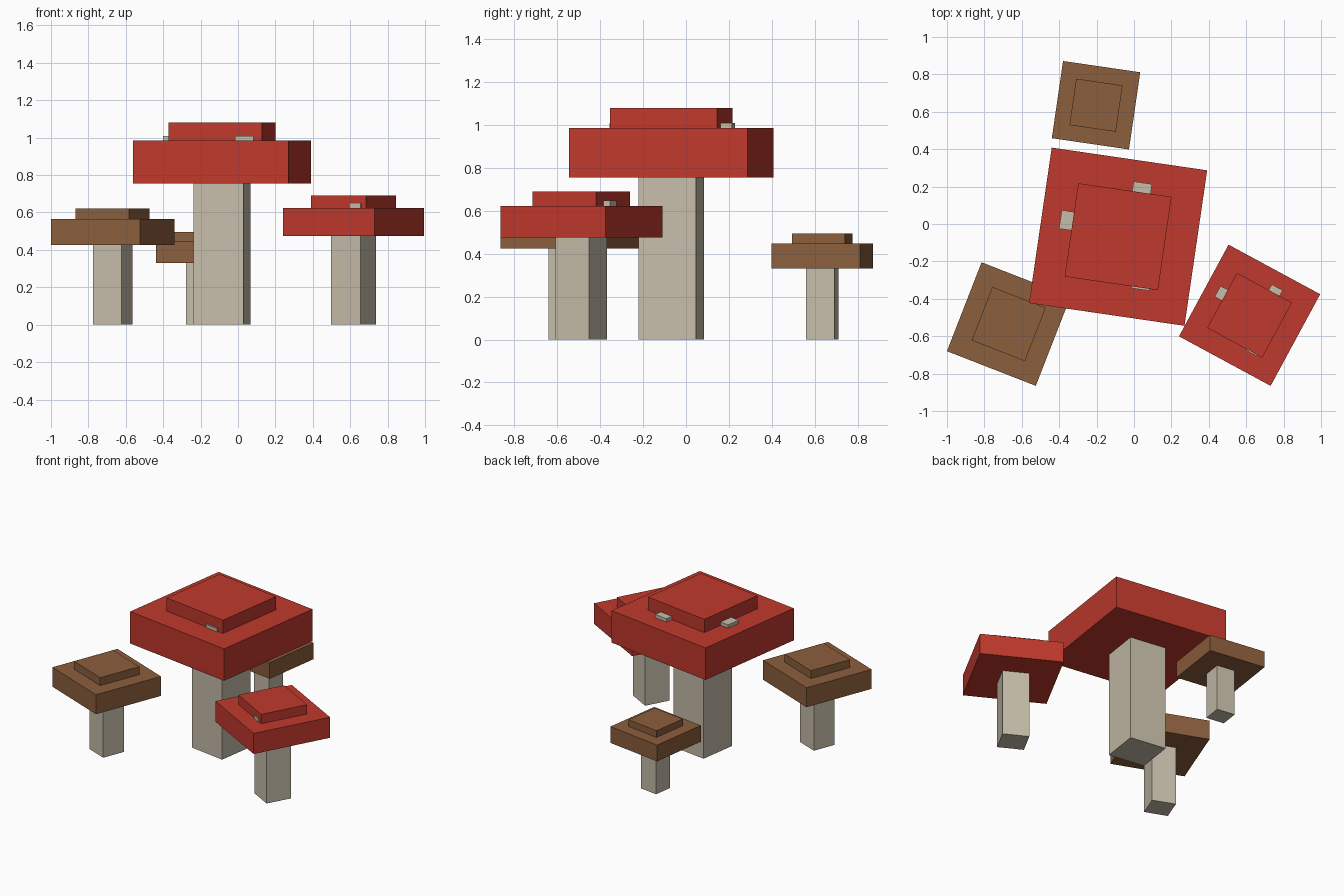
import bpy
import bmesh
from math import radians
from mathutils import Matrix, Vector

cube = bpy.data.objects.get("Cube")
if cube:
    bpy.data.objects.remove(cube, do_unlink=True)


def material(name, rgb):
    mat = bpy.data.materials.new(name)
    mat.use_nodes = True
    colour = (*rgb, 1.0)
    mat.diffuse_color = colour
    mat.node_tree.nodes["Principled BSDF"].inputs["Base Color"].default_value = colour
    return mat


RED = material("cap red", (0.527, 0.041, 0.026))
BROWN = material("cap brown", (0.258, 0.112, 0.045))
CREAM = material("stem cream", (0.565, 0.509, 0.402))


def block(name, centre, angle, offset, width, bottom, top, mat):
    """Square block, turned about the mushroom's axis."""
    mesh = bpy.data.meshes.new(name)
    bm = bmesh.new()
    bmesh.ops.create_cube(bm, size=1, matrix=Matrix.Diagonal((width, width, top - bottom, 1)))
    bm.to_mesh(mesh)
    bm.free()
    mesh.materials.append(mat)
    obj = bpy.data.objects.new(name, mesh)
    turn = Matrix.Rotation(radians(angle), 4, 'Z')
    spot = turn @ Vector((offset[0], offset[1], 0))
    place = Vector((centre[0], centre[1], (bottom + top) / 2)) + spot
    obj.matrix_world = Matrix.Translation(place) @ turn
    bpy.context.collection.objects.link(obj)


# Spot positions as fractions of the cap width
SPOTS = {"back": (0.106, 0.303), "left": (-0.32, 0.056), "front": (0.187, -0.252)}


def mushroom(name, centre, angle, width, levels, mat, spotted=False):
    under, rim, crown = levels
    block(name + "_stem", centre, angle, (0, 0), width * 0.32, 0, under, CREAM)
    block(name + "_cap", centre, angle, (0, 0), width, under, rim, mat)
    block(name + "_crown", centre, angle, (0, 0), width * 0.6, rim, crown, mat)
    if spotted:
        # Raised spots, partly sunk into the crown
        for side, (u, v) in SPOTS.items():
            block(f"{name}_spot_{side}", centre, angle, (u * width, v * width),
                  width * 0.119, rim - 0.005, rim + 0.024, CREAM)


mushroom("large_red", (-0.085, -0.068), -8.3, 0.84, (0.755, 0.985, 1.08), RED, True)
mushroom("small_red", (0.618, -0.488), -28.4, 0.557, (0.475, 0.623, 0.69), RED, True)
mushroom("front_brown", (-0.67, -0.535), -21.3, 0.51, (0.425, 0.565, 0.622), BROWN)
mushroom("back_brown", (-0.203, 0.635), -8.3, 0.417, (0.33, 0.447, 0.495), BROWN)
